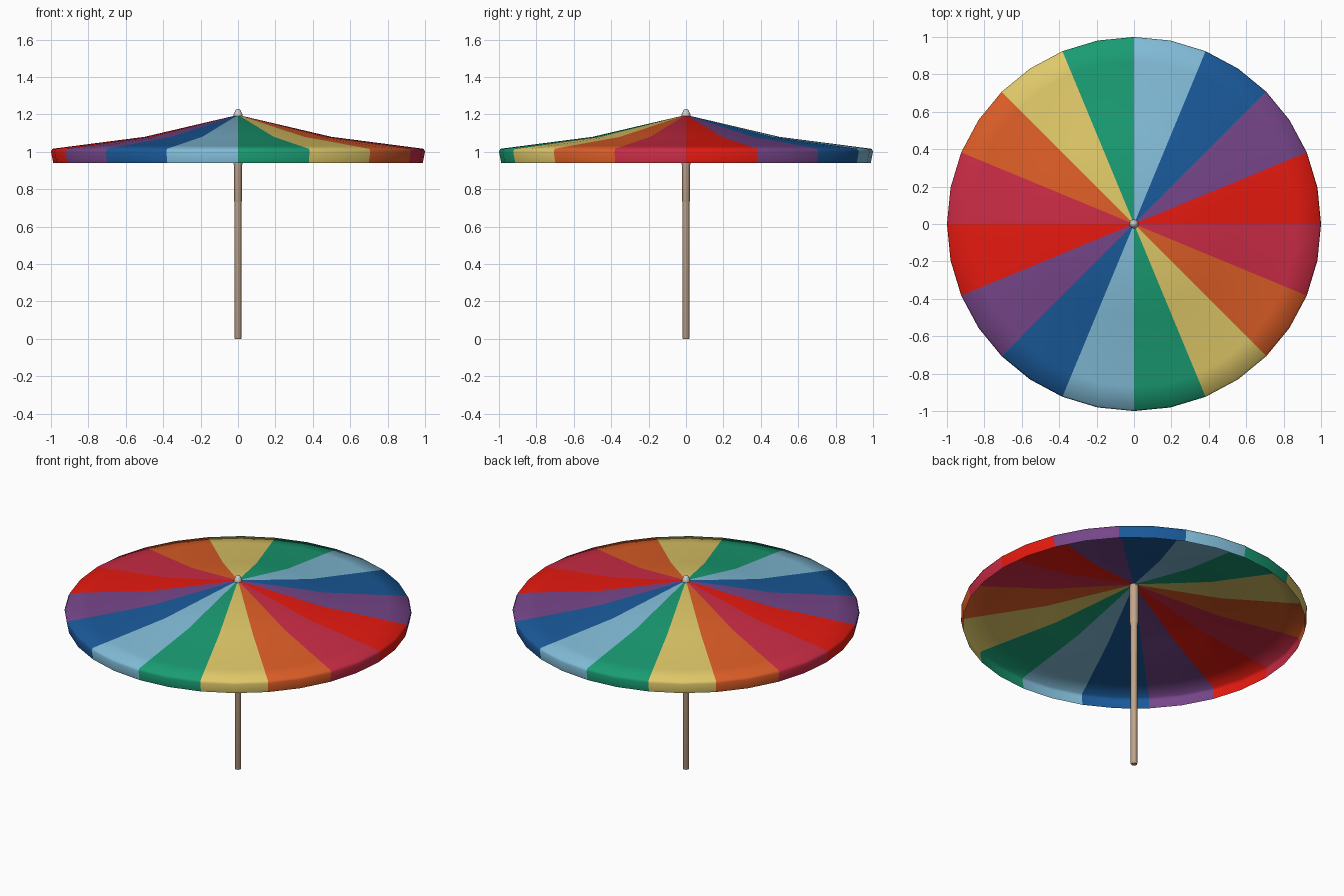
import bpy, bmesh
from math import cos, sin, pi, radians

if "Cube" in bpy.data.objects:
    bpy.data.objects.remove(bpy.data.objects["Cube"])


def material(name, rgb):
    m = bpy.data.materials.new(name)
    m.diffuse_color = (*rgb, 1)
    m.use_nodes = True
    m.node_tree.nodes["Principled BSDF"].inputs["Base Color"].default_value = m.diffuse_color
    return m


def lathe(name, profile, segs, mats=(), faces_per_mat=None, smooth_angle=None):
    """Spin an (r, z) profile about z; a zero radius makes a single pole vertex."""
    bm = bmesh.new()
    rings = []
    for r, z in profile:
        if r == 0:
            rings.append([bm.verts.new((0, 0, z))] * segs)
        else:
            rings.append([bm.verts.new((r * cos(2 * pi * i / segs), r * sin(2 * pi * i / segs), z))
                          for i in range(segs)])
    for a, b in zip(rings, rings[1:]):
        for i in range(segs):
            j = (i + 1) % segs
            f = bm.faces.new(list(dict.fromkeys((a[i], b[i], b[j], a[j]))))
            f.smooth = True
            if faces_per_mat:
                f.material_index = (i // faces_per_mat) % len(mats)
    me = bpy.data.meshes.new(name)
    bm.to_mesh(me)
    bm.free()
    for m in mats:
        me.materials.append(m)
    ob = bpy.data.objects.new(name, me)
    bpy.context.collection.objects.link(ob)
    if smooth_angle:
        bpy.ops.object.select_all(action='DESELECT')
        ob.select_set(True)
        bpy.context.view_layer.objects.active = ob
        bpy.ops.object.shade_smooth_by_angle(angle=radians(smooth_angle))
    return ob


# Canopy: single cloth sheet, 16 coloured wedges, each two segments wide
colours = [
    ("red", (0.80, 0.01, 0.005)),
    ("purple", (0.18, 0.06, 0.25)),
    ("blue", (0.01, 0.10, 0.32)),
    ("light_blue", (0.22, 0.50, 0.68)),
    ("green", (0.01, 0.33, 0.17)),
    ("yellow", (0.74, 0.58, 0.14)),
    ("orange", (0.72, 0.11, 0.02)),
    ("crimson", (0.60, 0.025, 0.06)),
]
cloth = [material(n + "_cloth", c) for n, c in colours]
lathe("canopy",
      [(0, 1.197), (0.5, 1.08), (0.87, 1.032), (0.992, 1.016), (1.0, 1.0), (0.988, 0.94)],
      32, cloth, 2)

# Wooden pole with a slightly wider upper sleeve
wood = material("wood", (0.55, 0.38, 0.26))
lathe("pole", [(0, 0), (0.017, 0), (0.019, 0.004), (0.019, 1.19), (0, 1.19)], 16, [wood], 16, 40)
lathe("upper_sleeve", [(0.0185, 0.73), (0.0205, 0.735), (0.0205, 0.92), (0.025, 0.945),
                       (0.025, 1.185), (0, 1.185)], 16, [wood], 16, 40)

# Finial on the peak
lathe("finial", [(0, 1.23), (0.008, 1.228), (0.014, 1.222), (0.02, 1.208), (0.024, 1.198),
                 (0.022, 1.188), (0, 1.186)], 16, smooth_angle=60)
